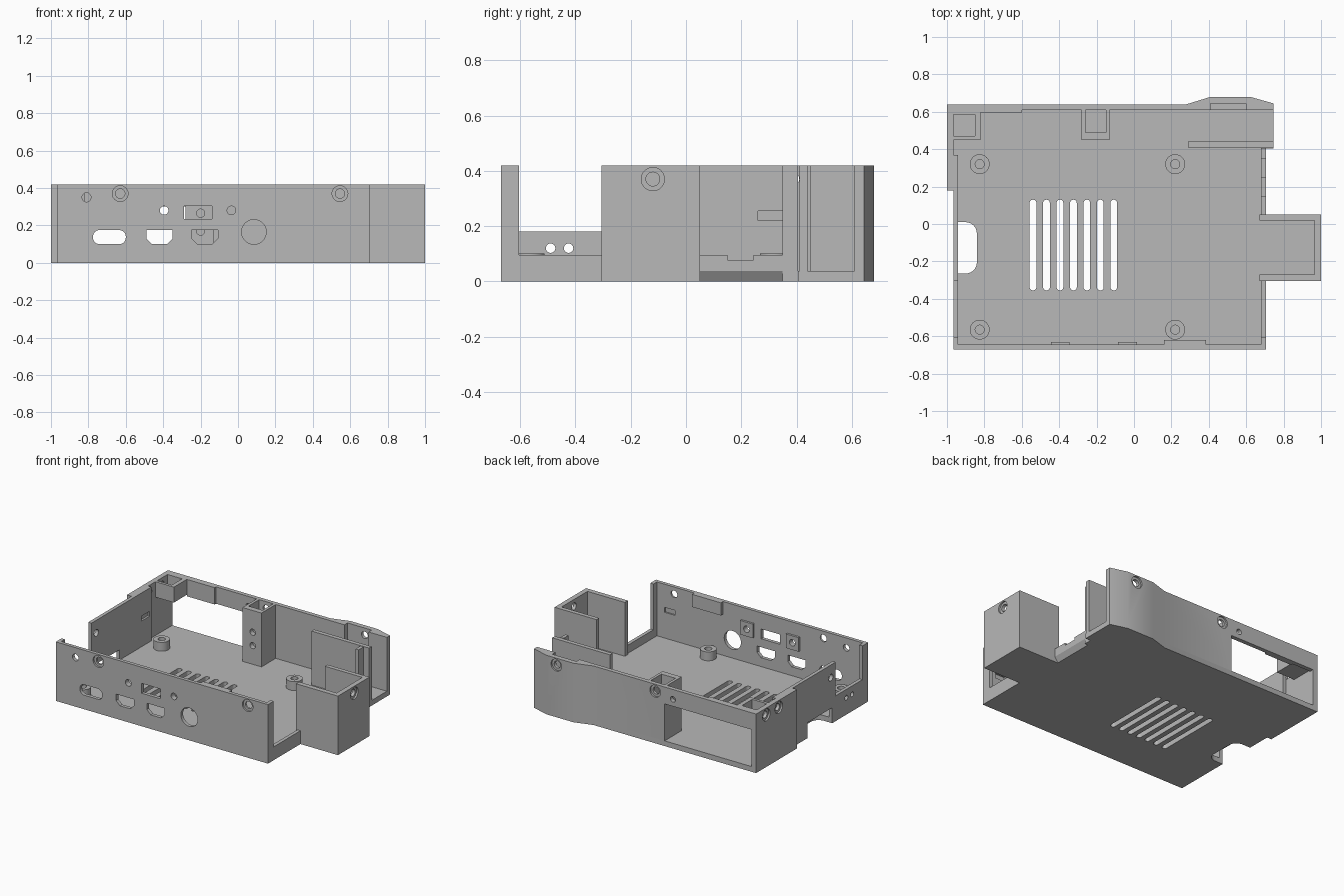
import bpy, bmesh, math
from mathutils import Matrix, Vector

cube = bpy.data.objects.get("Cube")
if cube:
    bpy.data.objects.remove(cube, do_unlink=True)

grey = bpy.data.materials.new("matte grey")
grey.use_nodes = True
grey.diffuse_color = (0.48, 0.48, 0.48, 1)
grey.node_tree.nodes["Principled BSDF"].inputs["Base Color"].default_value = (0.48, 0.48, 0.48, 1)

TOP, BASE = 0.42, 0.037


def finish(name, bm):
    bmesh.ops.recalc_face_normals(bm, faces=bm.faces)
    mesh = bpy.data.meshes.new(name)
    bm.to_mesh(mesh)
    bm.free()
    mesh.materials.append(grey)
    ob = bpy.data.objects.new(name, mesh)
    bpy.context.collection.objects.link(ob)
    return ob


def prism(name, outline, lo, hi, axis="z"):
    """Extrude a 2D outline along an axis; outline is (x,y), (x,z) or (y,z)."""
    place = {"z": lambda a, b, c: (a, b, c),
             "y": lambda a, b, c: (a, c, b),
             "x": lambda a, b, c: (c, a, b)}[axis]
    bm = bmesh.new()
    face = bm.faces.new([bm.verts.new(place(a, b, lo)) for a, b in outline])
    ext = bmesh.ops.extrude_face_region(bm, geom=[face])
    step = Vector(place(0, 0, hi - lo))
    bmesh.ops.translate(bm, vec=step, verts=[v for v in ext["geom"] if isinstance(v, bmesh.types.BMVert)])
    return finish(name, bm)


def box(name, x0, x1, y0, y1, z0=BASE, z1=TOP):
    return prism(name, [(x0, y0), (x1, y0), (x1, y1), (x0, y1)], z0, z1)


def circle(a, b, r, n=32):
    return [(a + r * math.cos(2 * math.pi * i / n), b + r * math.sin(2 * math.pi * i / n)) for i in range(n)]


def rounded(a0, a1, b0, b1, r, n=6):
    pts = []
    corners = [(a1 - r, b1 - r), (a0 + r, b1 - r), (a0 + r, b0 + r), (a1 - r, b0 + r)]
    for q, (a, b) in enumerate(corners):
        for i in range(n + 1):
            t = math.pi / 2 * (q + i / n)
            pts.append((a + r * math.cos(t), b + r * math.sin(t)))
    return pts


def cut(ob, *cutters):
    for c in cutters:
        c.hide_render = True
        mod = ob.modifiers.new("cut", "BOOLEAN")
        mod.operation, mod.solver, mod.object = "DIFFERENCE", "EXACT", c
        bpy.context.view_layer.objects.active = ob
        bpy.ops.object.modifier_apply(modifier=mod.name)
        bpy.data.objects.remove(c, do_unlink=True)
    return ob


def hole(a, b, r, lo, hi, axis="y"):
    return prism("hole_cutter", circle(a, b, r), lo, hi, axis)


def slot(*args):
    return box("slot_cutter", *args)


def screw(ob, a, b, outer, inward, axis):
    """Countersunk screw hole entering from the outer surface."""
    for r, depth in ((0.042, 0.012), (0.025, 0.09)):
        ends = sorted((outer - inward * 0.02, outer + inward * depth))
        cut(ob, hole(a, b, r, *ends, axis))


# Floor with vents, card cutout and undercut edge
floor = prism("floor", [(-.965, -.67), (.705, -.67), (.705, -.305), (1, -.305), (1, .05), (.705, .05),
                        (.705, .405), (.745, .405), (.745, .645), (.62, .68), (.41, .68), (.28, .64),
                        (-1, .64), (-1, .18), (-.965, .18)], 0, BASE)
for i in range(7):
    x = -0.54 + 0.072 * i
    cut(floor, prism("vent_cutter", rounded(x - .018, x + .018, -.355, .13, .0175), -.1, .1))
cut(floor, prism("card_cutter", rounded(-1.2, -.84, -.265, .01, .06), -.1, .1),
    prism("edge_cutter", [(.68, -.001), (.72, -.001), (.72, BASE), (.705, BASE)], .05, .35, "y"))

# Standoffs
for x in (-.825, .22):
    for y in (-.565, .32):
        post = prism("standoff", circle(x, y, .053), BASE, .1)
        cut(post, hole(x, y, .024, .05, .2, "z"))

# Front wall with port openings
front = box("front_wall", -.965, .705, -.67, -.645)
cut(front, prism("port_cutter", rounded(-.775, -.6, .1, .175, .034), -.8, -.6, "y"))
for x in (-.42, -.178):
    port = [(x - .07, .175), (x + .07, .175), (x + .07, .13), (x + .04, .1), (x - .04, .1), (x - .07, .13)]
    cut(front, prism("port_cutter", port, -.8, -.6, "y"))
cut(front, hole(.085, .165, .066, -.8, -.6), hole(-.81, .35, .024, -.8, -.6),
    slot(-.29, -.14, -.8, -.6, .235, .305), slot(.54, .62, -.655, -.6, .22, .255))
for x in (-.63, .545):
    screw(front, x, .37, -.67, 1, "y")
for x in (-.395, -.035):
    cut(front, hole(x, .28, .023, -.8, -.6))
    cut(box("button_plate", x - .05, x + .05, -.645, -.63, .23, .33), hole(x, .28, .023, -.8, -.6))
box("front_tab", .16, .385, -.645, -.62, .33, TOP)
for side, x in (("left", .68), ("right", -.965)):
    box("front_corner_" + side, x, x + .025, -.645, -.605)

# Model's left side: low ledges, side box and short upright
box("left_ledge_front", .68, .705, -.605, -.305, BASE, .095)
prism("left_ledge_back", [(.05, BASE), (.35, BASE), (.35, .095), (.245, .095), (.245, .077),
                          (.15, .077), (.15, .095), (.05, .095)], .68, .705, "x")
box("left_upright", .68, .705, .35, .405)
box("side_box_front", .67, 1, -.305, -.27)
box("side_box_back", .67, 1, .02, .05)
side_box = box("side_box_outer", .965, 1, -.27, .02)
screw(side_box, -.12, .37, 1, -1, "x")

# Pocket beside the back wall, open at its end
box("pocket_wall", .29, .745, .41, .44)

# Back wall with bulge and large window
back = prism("back_wall", [(-1, .61), (.745, .61), (.745, .645), (.62, .68), (.41, .68), (.28, .64), (-1, .64)],
             BASE, TOP)
cut(back, slot(-.965, -.28, .5, .8, .02, .3), slot(.41, .6, .6, .645, .3, .5),
    hole(-.345, .35, .02, .5, .8))
screw(back, .545, .37, .68, -1, "y")
screw(back, -.205, .37, .64, -1, "y")
box("window_lintel", -.82, -.6, .595, .61, .3, TOP)

# Screw post at the back wall
post = box("back_post", -.28, -.13, .45, .61)
cut(post, slot(-.26, -.15, .49, .7, .29, .5), hole(-.2, .265, .022, .4, .485), hole(-.2, .17, .022, .4, .485))

# Model's right side walls
rear = box("right_wall_back", -1, -.965, .18, .61)
thick = box("right_wall_liner", -.965, -.94, .18, .37)
cut(thick, slot(-.955, -.9, .26, .35, .22, .255))
for y in (.525, .385):
    screw(rear, y, .37, -1, 1, "x")
middle = box("right_wall_middle", -.965, -.94, -.305, .18)
cut(middle, slot(-1.1, -.9, -.265, .01, 0, .11), hole(-.25, .33, .024, -1.1, -.9, "x"))
low = box("right_wall_low", -.965, -.94, -.605, -.305, BASE, .18)
for y in (-.49, -.425):
    cut(low, hole(y, .12, .017, -1.1, -.9, "x"))
bracket = box("corner_bracket", -.965, -.82, .45, .61, .31, TOP)
cut(bracket, slot(-.98, -.85, .47, .585, .34, .5))

# Smooth the round holes while keeping edges sharp
for ob in bpy.context.collection.objects:
    if ob.type == "MESH" and grey.name in ob.data.materials:
        ob.select_set(True)
        bpy.context.view_layer.objects.active = ob
bpy.ops.object.shade_smooth_by_angle(angle=math.radians(25))
